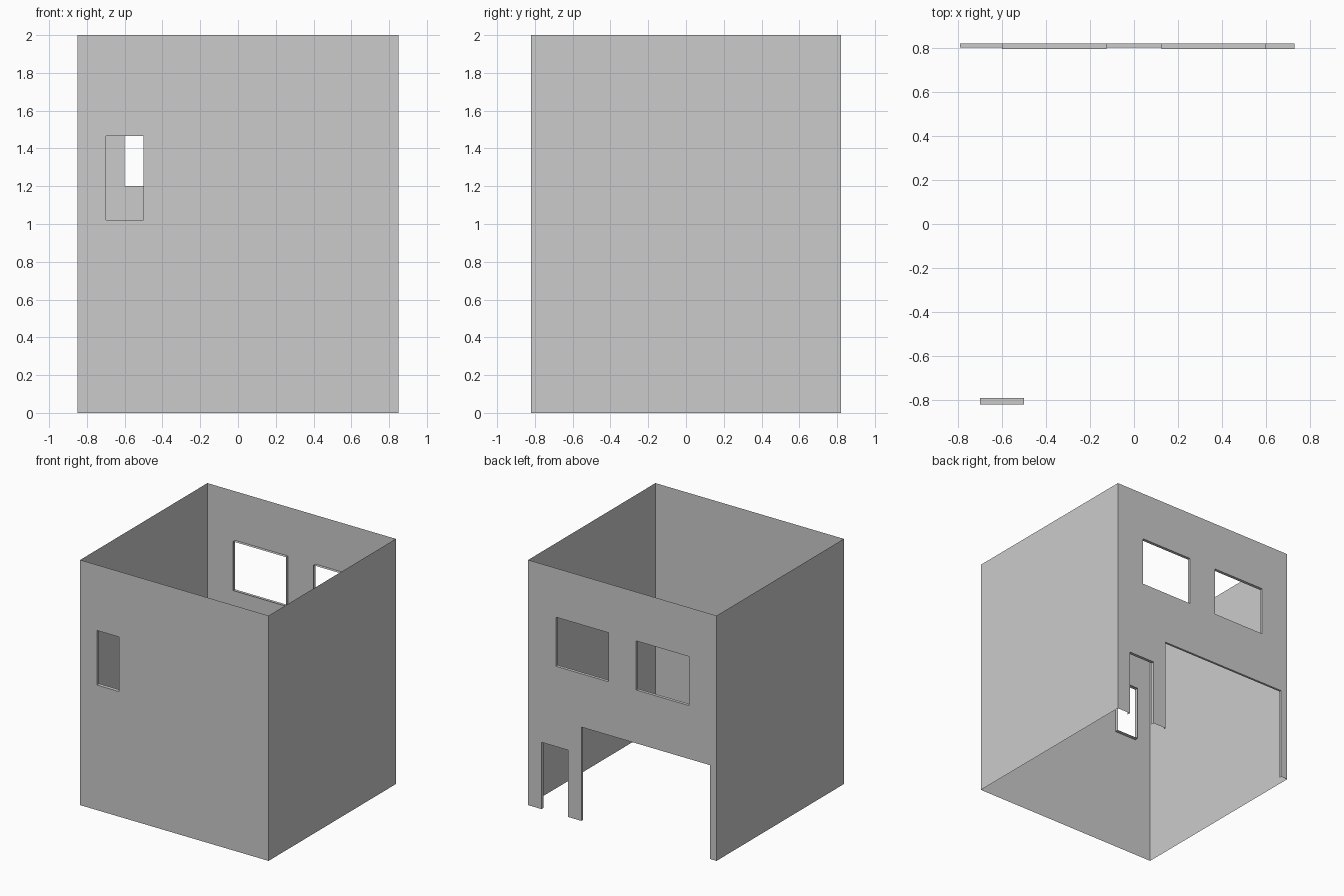
import bpy, bmesh
from mathutils import Vector

if "Cube" in bpy.data.objects:
    bpy.data.objects.remove(bpy.data.objects["Cube"])

X, Y, H = 0.85, 0.82, 2.0


def make_object(name, quads):
    """quads: list of (four points, direction the face should look)."""
    bm = bmesh.new()
    for points, facing in quads:
        face = bm.faces.new([bm.verts.new(p) for p in points])
        face.normal_update()
        if face.normal.dot(Vector(facing)) < 0:
            face.normal_flip()
    bmesh.ops.remove_doubles(bm, verts=bm.verts, dist=1e-5)
    mesh = bpy.data.meshes.new(name)
    bm.to_mesh(mesh)
    bm.free()
    bpy.context.collection.objects.link(bpy.data.objects.new(name, mesh))


def pierced_wall(name, y, openings):
    """Thin sheet wall with rectangular openings (x0, x1, z0, z1, reveal depth)."""
    out = 1 if y > 0 else -1
    xs = sorted({-X, X} | {v for o in openings for v in o[:2]})
    zs = sorted({0.0, H} | {v for o in openings for v in o[2:4]})
    quads = []
    # wall sheet, skipping the cells inside openings
    for a, b in zip(xs, xs[1:]):
        for c, d in zip(zs, zs[1:]):
            mx, mz = (a + b) / 2, (c + d) / 2
            if any(o[0] < mx < o[1] and o[2] < mz < o[3] for o in openings):
                continue
            quads.append(([(a, y, c), (b, y, c), (b, y, d), (a, y, d)], (0, out, 0)))
    # reveals folding inward around each opening; doorways have no sill
    for x0, x1, z0, z1, depth in openings:
        yi = y - out * depth
        edges = [((x0, z0), (x0, z1), (1, 0, 0)),
                 ((x1, z0), (x1, z1), (-1, 0, 0)),
                 ((x0, z1), (x1, z1), (0, 0, -1))]
        if z0 > 0:
            edges.append(((x0, z0), (x1, z0), (0, 0, 1)))
        for (ax, az), (bx, bz), facing in edges:
            quads.append(([(ax, y, az), (bx, y, bz), (bx, yi, bz), (ax, yi, az)], facing))
    make_object(name, quads)


# front wall with one small window
pierced_wall("front_wall", -Y, [(-0.70, -0.50, 1.02, 1.465, 0.03)])

# back wall: two windows, small door and wide garage opening
pierced_wall("back_wall", Y, [
    (-0.60, -0.125, 1.20, 1.60, 0.025),
    (0.125, 0.60, 1.20, 1.60, 0.025),
    (0.49, 0.73, 0.0, 0.545, 0.025),
    (-0.79, 0.37, 0.0, 0.765, 0.018),
])

# plain side walls
for name, s in (("left_wall", -1), ("right_wall", 1)):
    make_object(name, [([(s * X, -Y, 0), (s * X, Y, 0), (s * X, Y, H), (s * X, -Y, H)],
                        (s, 0, 0))])
